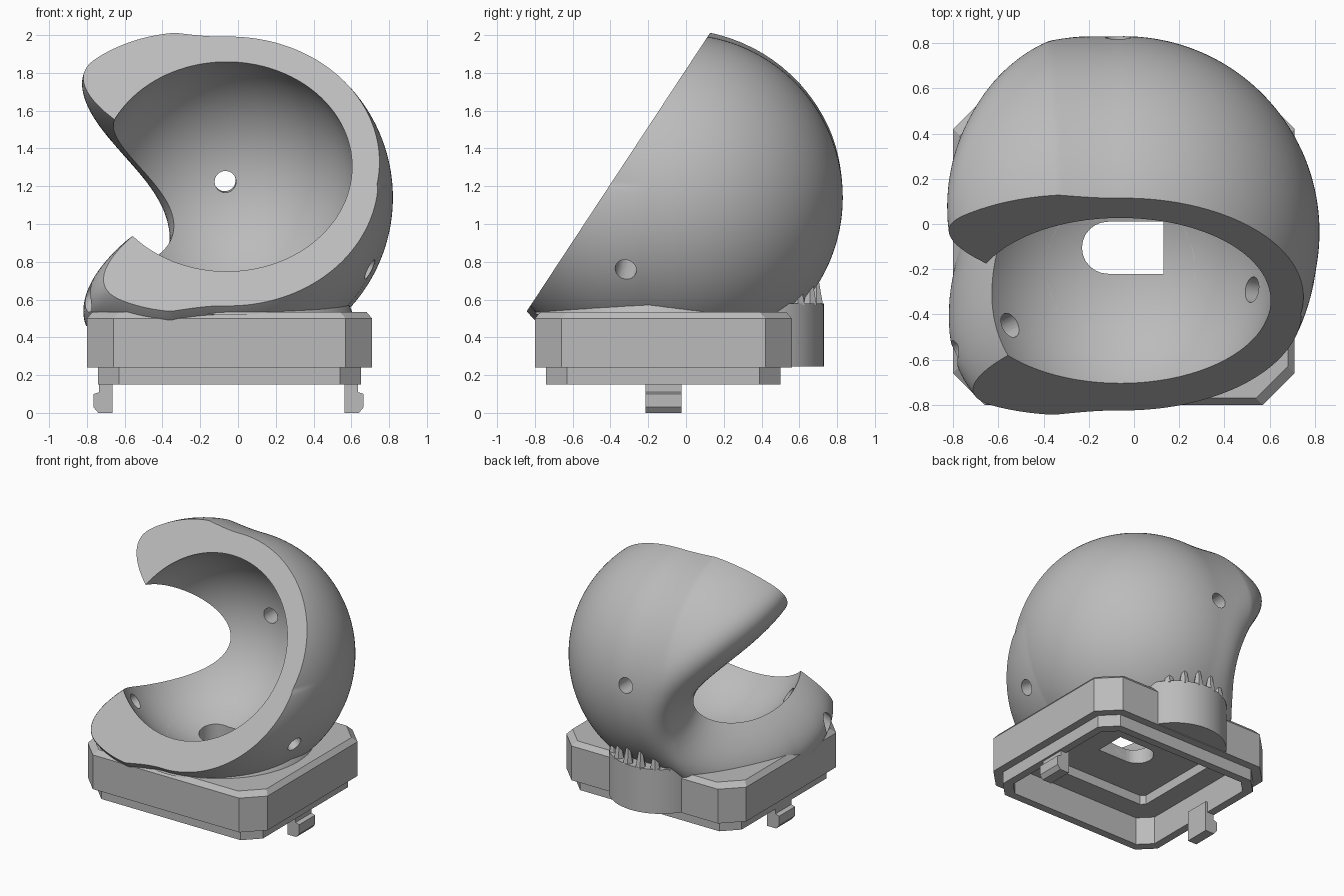
import bpy, bmesh, math
from mathutils import Vector, Matrix

if "Cube" in bpy.data.objects:
    bpy.data.objects.remove(bpy.data.objects["Cube"])

grey = bpy.data.materials.new("plain grey")
grey.use_nodes = True
grey.diffuse_color = (0.5, 0.5, 0.5, 1)
grey.node_tree.nodes["Principled BSDF"].inputs["Base Color"].default_value = (0.5, 0.5, 0.5, 1)


def finish(name, bm):
    bmesh.ops.recalc_face_normals(bm, faces=bm.faces)
    mesh = bpy.data.meshes.new(name)
    bm.to_mesh(mesh)
    bm.free()
    mesh.materials.append(grey)
    obj = bpy.data.objects.new(name, mesh)
    bpy.context.collection.objects.link(obj)
    return obj


def loft(name, rings):
    """Closed solid through rings with equal point counts."""
    bm = bmesh.new()
    loops = [[bm.verts.new(p) for p in ring] for ring in rings]
    n = len(loops[0])
    for low, high in zip(loops, loops[1:]):
        for i in range(n):
            j = (i + 1) % n
            bm.faces.new((low[i], low[j], high[j], high[i]))
    bm.faces.new(loops[0][::-1])
    bm.faces.new(loops[-1])
    return finish(name, bm)


def octagon(z, inset, c=0.14):
    cx, cy = -0.045, -0.12
    a, b = 0.755 - inset, 0.68 - inset
    quarter = [(a, b - c), (a - c, b)]
    pts = quarter + [(-x, y) for x, y in quarter[::-1]]
    pts += [(-x, -y) for x, y in pts]
    return [(cx + x, cy + y, z) for x, y in pts]


def circle(cx, cy, z, r, n=64):
    return [(cx + r * math.cos(k * math.tau / n), cy + r * math.sin(k * math.tau / n), z)
            for k in range(n)]


def cut(obj, cutters):
    for c in cutters:
        mod = obj.modifiers.new("cut", "BOOLEAN")
        mod.operation, mod.solver, mod.object = "DIFFERENCE", "EXACT", c
        bpy.context.view_layer.objects.active = obj
        bpy.ops.object.modifier_apply(modifier=mod.name)


def smooth(obj, angle=30):
    bpy.ops.object.select_all(action="DESELECT")
    obj.select_set(True)
    bpy.context.view_layer.objects.active = obj
    bpy.ops.object.shade_smooth_by_angle(angle=math.radians(angle))


# Main measures of the ball cup; the mouth is a slot with a tapering round end
BALL = Vector((-0.06, -0.196, 1.21))
BALL_R = 0.686
OFFSET = Vector((0.015, 0.161, -0.07))
BODY_R = 0.865
MOUTH = Vector((-0.948, -0.311, 0.059)).normalized()
APEX = Vector((-0.408, 0.86, -0.306)).normalized()
SIDE = MOUTH.cross(APEX).normalized()
ALONG = SIDE.cross(MOUTH)
HALF = 0.55
TAPER = 1.2
TAPER_START = MOUTH.angle(APEX) - TAPER


def outer_radius(d):
    """Cup radius from the ball centre, dipping into the side mouth."""
    b = d.dot(OFFSET)
    r = b + math.sqrt(BODY_R ** 2 - OFFSET.length_squared + b * b)
    west, down = max(0, -d.x), max(0, -d.z)
    r += 0.19 * max(0, -d.y) * down ** 0.5
    r += 0.23 * west * min(1, west / 0.3) * (1 + 0.4 * down)
    if d.x > 0:
        return r
    phi = math.atan2(d.dot(ALONG), d.dot(MOUTH))
    s = math.asin(min(1, abs(d.dot(SIDE))))
    w = max(0, phi - TAPER_START)
    e = math.hypot(s / HALF, w / TAPER)
    gap = (e - 1) * e / max(0.01, math.hypot(s / HALF ** 2, w / TAPER ** 2))
    q = gap * BALL_R / (0.2 + 0.06 * min(1, max(0, phi)))
    if q < 0:
        return max(0.5, BALL_R + 3 * q * (r - BALL_R))
    return BALL_R + (r - BALL_R) * (1 - (1 - min(1, q)) ** 3)


# Ball cup body
bm = bmesh.new()
bmesh.ops.create_icosphere(bm, subdivisions=7, radius=1)
for v in bm.verts:
    d = v.co.normalized()
    v.co = BALL + d * outer_radius(d)
cup = finish("ball_cup", bm)

# Cutters: ball, sloped opening, flat bottom, sensor window, bearing holes
bm = bmesh.new()
bmesh.ops.create_uvsphere(bm, u_segments=96, v_segments=64, radius=BALL_R,
                          matrix=Matrix.Translation(BALL))
ball_cutter = finish("ball_cutter", bm)

tilt = math.atan2(0.835, 0.55)
normal = Vector((0, -math.sin(tilt), math.cos(tilt)))
bm = bmesh.new()
bmesh.ops.create_cube(bm, size=4, matrix=Matrix.Translation(
    Vector((0, -0.338, 1.305)) + normal * 2) @ Matrix.Rotation(tilt, 4, "X"))
opening_cutter = finish("opening_cutter", bm)

bm = bmesh.new()
bmesh.ops.create_cube(bm, size=4, matrix=Matrix.Translation((0, 0, -1.54)))
bottom_cutter = finish("bottom_cutter", bm)

window = [(0.13, -0.22), (0.13, 0.01)]
for k in range(13):
    a = math.pi / 2 + k * math.pi / 12
    window.append((-0.115 + 0.115 * math.cos(a), -0.105 + 0.115 * math.sin(a)))
window_cutter = loft("window_cutter", [[(x, y, z) for x, y in window] for z in (0.2, 0.85)])

hole_cutters = []
for aim in ((0.74, -0.12, -0.44), (-0.66, -0.34, -0.55), (-0.01, 1, 0.02)):
    d = Vector(aim).normalized()
    bm = bmesh.new()
    bmesh.ops.create_cone(bm, cap_ends=True, segments=32, radius1=0.057, radius2=0.057, depth=1.0,
                          matrix=Matrix.Translation(BALL + d * 0.9) @ d.to_track_quat("Z", "Y").to_matrix().to_4x4())
    hole_cutters.append(finish("bearing_hole_cutter", bm))

cut(cup, [opening_cutter, bottom_cutter, ball_cutter, window_cutter] + hole_cutters)
smooth(cup)

# Base housing with stepped lower rim, hollow underneath
base = loft("base_housing", [octagon(0.15, 0.06, 0.11), octagon(0.24, 0.06, 0.11),
                             octagon(0.24, 0), octagon(0.50, 0), octagon(0.535, 0.03)])
hollow = loft("hollow_cutter", [octagon(0.1, 0.12, 0.09), octagon(0.36, 0.12, 0.09)])
recess = loft("recess_cutter", [octagon(0.3, 0.28, 0.03), octagon(0.43, 0.28, 0.03)])
cut(base, [hollow, recess, window_cutter, ball_cutter])

# Low collar between base and cup
collar = loft("collar", [circle(-0.05, -0.14, 0.52, 0.66), circle(-0.05, -0.14, 0.57, 0.64),
                         circle(-0.05, -0.14, 0.61, 0.6)])
cut(collar, [window_cutter, opening_cutter, ball_cutter])
smooth(collar)

# Rounded bulge on the back of the base
BX, BY, BR = -0.05, 0.37, 0.36
arc = [math.radians(13 + 154 * k / 32) for k in range(33)]
bulge = loft("back_bulge", [[(BX + BR * math.cos(a), BY + BR * math.sin(a), z) for a in arc]
                            for z in (0.245, 0.58)])
smooth(bulge)

# Pointed supports between bulge and cup
for k in range(8):
    a = math.radians(25 + 130 * k / 7)
    x, y = BX + 0.325 * math.cos(a), BY + 0.325 * math.sin(a)
    loft("support_spike", [circle(x, y, 0.57, 0.04, 6),
                           circle(x, y, 0.71 + 0.04 * math.sin(a), 0.005, 6)])

# Hooked clips under both sides
clip = [(0.615, 0), (0.69, 0), (0.715, 0.03), (0.715, 0.1), (0.685, 0.11),
        (0.685, 0.23), (0.615, 0.23)]
for side, name in ((1, "left_clip"), (-1, "right_clip")):
    loft(name, [[(-0.05 + side * x, y, z) for x, z in clip] for y in (-0.215, -0.025)])

# Remove helper solids
for c in [ball_cutter, opening_cutter, bottom_cutter, window_cutter, hollow, recess] + hole_cutters:
    bpy.data.objects.remove(c)
